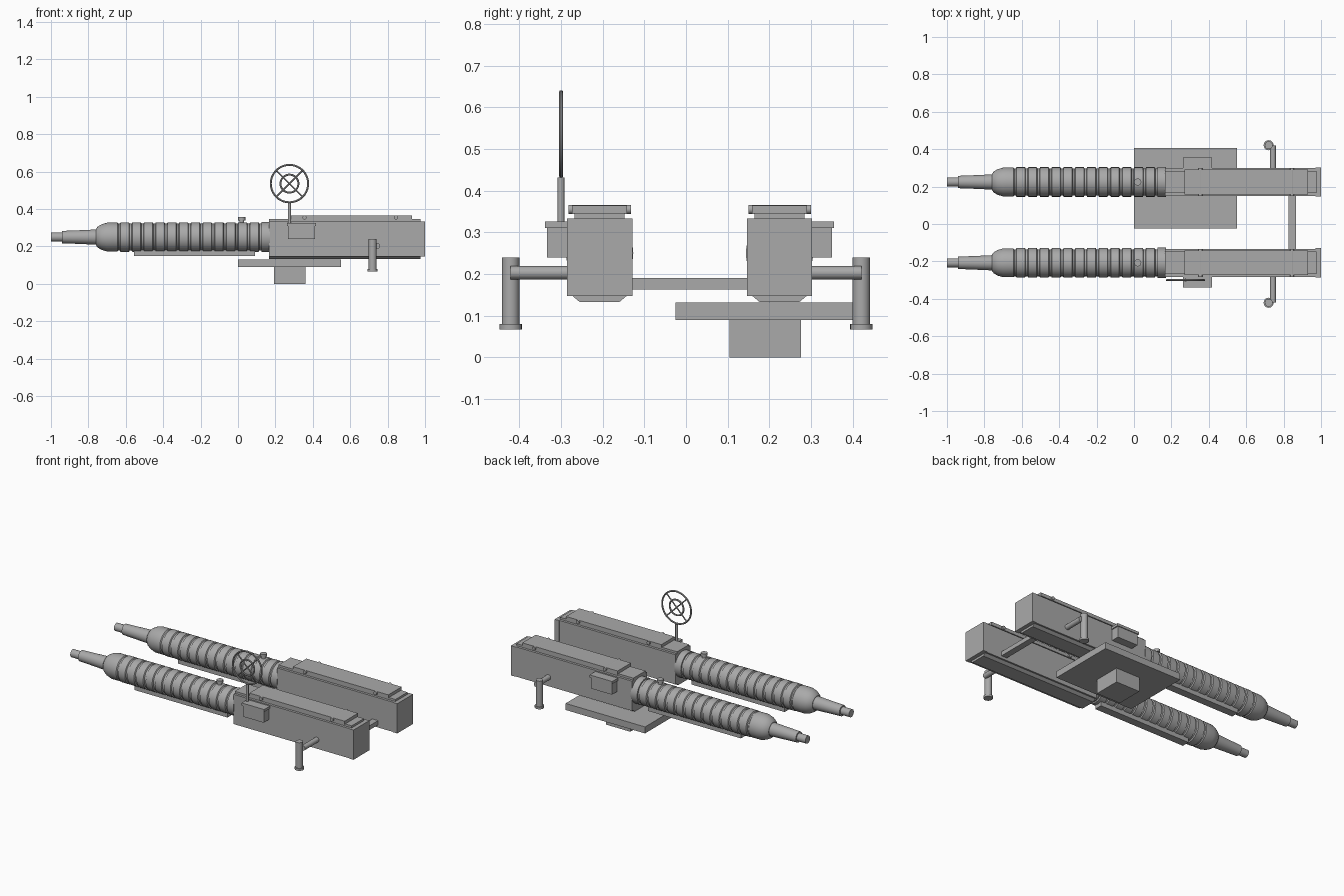
import bpy, bmesh, math
from mathutils import Vector

cube = bpy.data.objects.get("Cube")
if cube:
    bpy.data.objects.remove(cube, do_unlink=True)

steel = bpy.data.materials.new("steel_grey")
steel.use_nodes = True
GREY = (0.4, 0.4, 0.4, 1)
steel.diffuse_color = GREY
steel.node_tree.nodes["Principled BSDF"].inputs["Base Color"].default_value = GREY


def finish(ob, name, smooth=False):
    ob.name = name
    ob.data.materials.append(steel)
    if smooth:
        bpy.ops.object.select_all(action='DESELECT')
        ob.select_set(True)
        bpy.context.view_layer.objects.active = ob
        bpy.ops.object.shade_smooth_by_angle(angle=math.radians(35))
    return ob


def mesh_object(name, bm, smooth=False):
    bmesh.ops.recalc_face_normals(bm, faces=bm.faces)
    me = bpy.data.meshes.new(name)
    bm.to_mesh(me)
    bm.free()
    ob = bpy.data.objects.new(name, me)
    bpy.context.collection.objects.link(ob)
    return finish(ob, name, smooth)


def box(name, x, y, z):
    bm = bmesh.new()
    bmesh.ops.create_cube(bm, size=1)
    for v in bm.verts:
        for i, (a, b) in enumerate((x, y, z)):
            v.co[i] = (a + b) / 2 + v.co[i] * (b - a)
    return mesh_object(name, bm)


def rod(name, a, b, r, sides=20):
    a, b = Vector(a), Vector(b)
    bpy.ops.mesh.primitive_cylinder_add(vertices=sides, radius=r, depth=(b - a).length,
                                        location=(a + b) / 2)
    ob = bpy.context.object
    ob.rotation_euler = (b - a).to_track_quat('Z', 'Y').to_euler()
    return finish(ob, name, True)


def lathe_x(name, profile, y, z, sides=32):
    """Turn an (x, radius) profile around an axis along x."""
    bm = bmesh.new()
    rings = []
    for x, r in profile:
        rings.append([bm.verts.new((x, y + r * math.cos(t), z + r * math.sin(t)))
                      for t in (2 * math.pi * i / sides for i in range(sides))])
    for p, q in zip(rings, rings[1:]):
        for i in range(sides):
            j = (i + 1) % sides
            bm.faces.new((p[i], p[j], q[j], q[i]))
    bm.faces.new(rings[0])
    bm.faces.new(rings[-1])
    return mesh_object(name, bm, True)


def extrude_x(name, section, x0, x1):
    """Extrude a (y, z) cross-section along x."""
    bm = bmesh.new()
    face = bm.faces.new([bm.verts.new((x0, y, z)) for y, z in section])
    new = bmesh.ops.extrude_face_region(bm, geom=[face])["geom"]
    bmesh.ops.translate(bm, vec=(x1 - x0, 0, 0),
                        verts=[v for v in new if isinstance(v, bmesh.types.BMVert)])
    return mesh_object(name, bm)


AXIS_Z = 0.25


def gun(side_name, cy, s):
    def part(name):
        return side_name + "_" + name

    def across(w):
        return cy - w, cy + w

    # ribbed cooling jacket with rounded nose
    jacket = [(-0.76, 0.043), (-0.75, 0.056), (-0.73, 0.068), (-0.70, 0.077),
              (-0.645, 0.077), (-0.64, 0.072)]
    pitch = 0.063
    for i in range(12):
        x = -0.632 + i * pitch
        jacket += [(x, 0.072), (x + 0.004, 0.079), (x + 0.049, 0.079), (x + 0.053, 0.072)]
    jacket += [(0.125, 0.072), (0.125, 0.081), (0.17, 0.081)]
    lathe_x(part("cooling_jacket"), jacket, cy, AXIS_Z)
    lathe_x(part("barrel"), [(-1, 0.024), (-0.94, 0.024), (-0.94, 0.033), (-0.86, 0.036),
                             (-0.75, 0.041)], cy, AXIS_Z, 24)
    rod(part("filler_cap"), (0.02, cy, 0.32), (0.02, cy, 0.342), 0.013)
    rod(part("filler_cap_top"), (0.02, cy, 0.34), (0.02, cy, 0.357), 0.019)
    box(part("jacket_rail"), (-0.555, 0.09), across(0.025), (0.148, 0.18))

    # receiver
    box(part("receiver"), (0.165, 0.975), across(0.075), (0.147, 0.333))
    box(part("rear_plate"), (0.97, 1.0), across(0.0785), (0.147, 0.333))
    extrude_x(part("receiver_base"), [(cy - 0.048, 0.133), (cy + 0.048, 0.133),
                                      (cy + 0.066, 0.148), (cy - 0.066, 0.148)], 0.165, 0.975)
    box(part("top_strip"), (0.165, 0.975), across(0.06), (0.33, 0.346))
    box(part("top_cover"), (0.27, 0.93), across(0.066), (0.344, 0.365))
    for x in (0.355, 0.845):
        rod(part("cover_pin"), (x, cy - 0.075, 0.355), (x, cy + 0.075, 0.355), 0.011, 16)

    # feed box on the outer side
    def outward(a, b):
        return sorted((cy + s * a, cy + s * b))
    box(part("feed_box"), (0.268, 0.412), outward(0.07, 0.126), (0.24, 0.312))
    box(part("feed_box_lid"), (0.262, 0.418), outward(0.07, 0.131), (0.31, 0.326))

    # outer grip
    gy = s * 0.421
    rod(part("grip_arm"), (0.743, cy, 0.203), (0.743, gy, 0.203), 0.016)
    rod(part("grip"), (0.72, gy, 0.075), (0.72, gy, 0.24), 0.021)
    rod(part("grip_foot"), (0.72, gy, 0.067), (0.72, gy, 0.08), 0.027)


gun("right", -0.2075, -1)
gun("left", 0.2245, 1)

# mount
box("cross_bar", (0.825, 0.865), (-0.14, 0.155), (0.163, 0.19))
box("mount_plate", (0.0, 0.55), (-0.025, 0.405), (0.09, 0.131))
box("mount_block", (0.192, 0.36), (0.104, 0.276), (0.0, 0.092))

# ring sight
SX, SY, SZ = 0.275, -0.3, 0.536
rod("sight_post", (SX, SY, 0.325), (SX, SY, 0.432), 0.008, 16)
for name, radius in (("sight_outer_ring", 0.1), ("sight_inner_ring", 0.048)):
    bpy.ops.mesh.primitive_torus_add(major_radius=radius, minor_radius=0.0052,
                                     major_segments=40, minor_segments=10,
                                     location=(SX, SY, SZ), rotation=(math.pi / 2, 0, 0))
    finish(bpy.context.object, name, True)
for sx in (-1, 1):
    d = Vector((sx, 0, 1)).normalized() * 0.1
    c = Vector((SX, SY, SZ))
    rod("sight_spoke", c - d, c + d, 0.004, 10)
